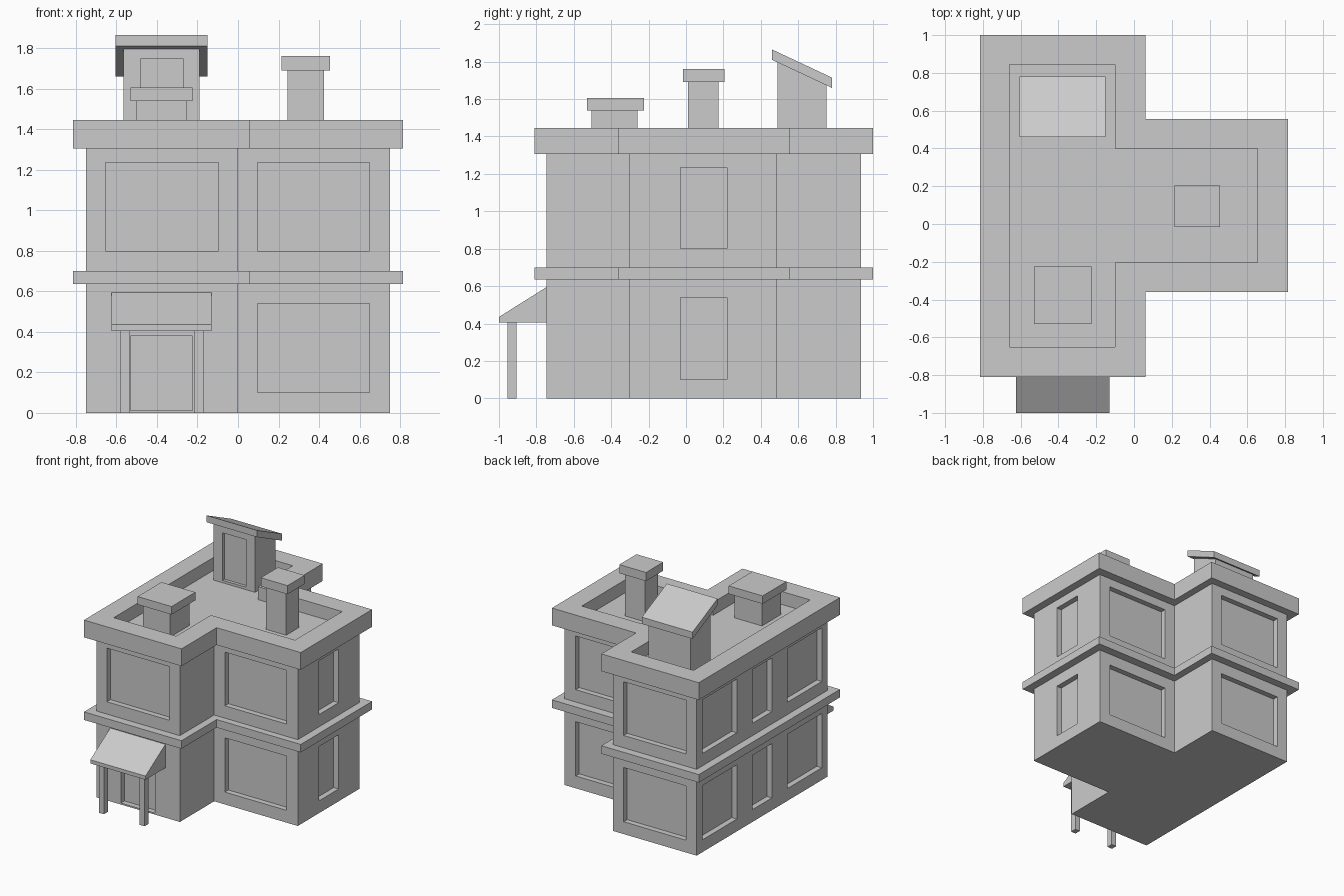
import bpy
import bmesh

old = bpy.data.objects.get("Cube")
if old:
    bpy.data.objects.remove(old, do_unlink=True)

# One flat plaster colour
grey = bpy.data.materials.new("light grey plaster")
grey.use_nodes = True
colour = (0.6, 0.6, 0.6, 1)
grey.diffuse_color = colour
grey.node_tree.nodes["Principled BSDF"].inputs["Base Color"].default_value = colour


def prism(name, outline, offset):
    """Extrude a closed outline of 3D points along an offset."""
    bm = bmesh.new()
    face = bm.faces.new([bm.verts.new(p) for p in outline])
    moved = bmesh.ops.extrude_face_region(bm, geom=[face])["geom"]
    bmesh.ops.translate(bm, vec=offset,
                        verts=[v for v in moved if isinstance(v, bmesh.types.BMVert)])
    bmesh.ops.recalc_face_normals(bm, faces=bm.faces)
    mesh = bpy.data.meshes.new(name)
    bm.to_mesh(mesh)
    bm.free()
    mesh.materials.append(grey)
    obj = bpy.data.objects.new(name, mesh)
    bpy.context.collection.objects.link(obj)
    return obj


def box(name, x, y, z):
    base = [(x[0], y[0], z[0]), (x[1], y[0], z[0]), (x[1], y[1], z[0]), (x[0], y[1], z[0])]
    return prism(name, base, (0, 0, z[1] - z[0]))


def side_profile(name, points, x):
    """Extrude a (y, z) profile across x."""
    return prism(name, [(x[0], y, z) for y, z in points], (x[1] - x[0], 0, 0))


def plan(name, xs, main_y, wing_y, z):
    """Extrude the floor plan: a long block with a wing on one side."""
    x0, x1, x2 = xs
    pts = [(x0, main_y[0]), (x1, main_y[0]), (x1, wing_y[0]), (x2, wing_y[0]),
           (x2, wing_y[1]), (x1, wing_y[1]), (x1, main_y[1]), (x0, main_y[1])]
    return prism(name, [(x, y, z[0]) for x, y in pts], (0, 0, z[1] - z[0]))


def carve(obj, cutter):
    cutter.hide_render = True
    mod = obj.modifiers.new("recess", "BOOLEAN")
    mod.operation = "DIFFERENCE"
    mod.solver = "EXACT"
    mod.object = cutter
    bpy.context.view_layer.objects.active = obj
    bpy.ops.object.modifier_apply(modifier=mod.name)
    bpy.data.objects.remove(cutter, do_unlink=True)


# Walls with recessed windows on both floors
D = 0.045
LEFT, RIGHT, BACK = -0.75, 0.75, 0.935
MAIN_FRONT, WING_FRONT, WING_BACK = -0.745, -0.305, 0.485
walls = plan("walls", (LEFT, 0, RIGHT), (MAIN_FRONT, BACK), (WING_FRONT, WING_BACK), (0, 1.32))
main_x, wing_x = (-0.655, -0.095), (0.095, 0.65)


def recess(x, y, z):
    carve(walls, box("recess_cutter", x, y, z))


for floor, z in enumerate([(0.10, 0.54), (0.80, 1.235)]):
    recess(wing_x, (WING_FRONT - D, WING_FRONT + D), z)
    recess(wing_x, (WING_BACK - D, WING_BACK + D), z)
    recess(main_x, (BACK - D, BACK + D), z)
    recess((RIGHT - D, RIGHT + D), (-0.03, 0.22), z)
    for y in [(-0.67, -0.23), (-0.03, 0.22), (0.42, 0.86)]:
        recess((LEFT - D, LEFT + D), y, z)
    if floor:
        recess(main_x, (MAIN_FRONT - D, MAIN_FRONT + D), z)

# Entrance door
recess((-0.53, -0.225), (MAIN_FRONT - D, MAIN_FRONT + D), (0.012, 0.38))

# Band between floors, and parapet around the sunken roof
trim = ((-0.815, 0.06, 0.815), (-0.81, 1.0), (-0.36, 0.555))
plan("floor_band", *trim, (0.635, 0.70))
parapet = plan("parapet", *trim, (1.305, 1.445))
carve(parapet, plan("roof_cutter", (-0.66, -0.10, 0.655), (-0.65, 0.845), (-0.205, 0.40), (1.34, 1.6)))

# Entrance awning on two posts
side_profile("awning", [(-1.0, 0.405), (-1.0, 0.435), (-0.745, 0.595), (-0.745, 0.405)],
             (-0.625, -0.13))
for side, x in (("right", -0.58), ("left", -0.215)):
    box(side + "_awning_post", (x, x + 0.045), (-0.955, -0.905), (0, 0.405))

# Roof vent and chimney
box("vent_base", (-0.50, -0.255), (-0.505, -0.26), (1.33, 1.54))
box("vent_cap", (-0.53, -0.225), (-0.53, -0.225), (1.54, 1.605))
box("chimney_stack", (0.245, 0.425), (0.01, 0.175), (1.33, 1.69))
box("chimney_cap", (0.215, 0.455), (-0.015, 0.205), (1.69, 1.76))

# Stair hut with a sloping roof
hut = side_profile("stair_hut", [(0.49, 1.33), (0.49, 1.80), (0.75, 1.675), (0.75, 1.33)],
                   (-0.565, -0.19))
carve(hut, box("hut_door_cutter", (-0.48, -0.27), (0.45, 0.515), (1.36, 1.745)))
side_profile("stair_hut_roof", [(0.46, 1.81), (0.46, 1.865), (0.78, 1.715), (0.78, 1.66)],
             (-0.605, -0.15))
